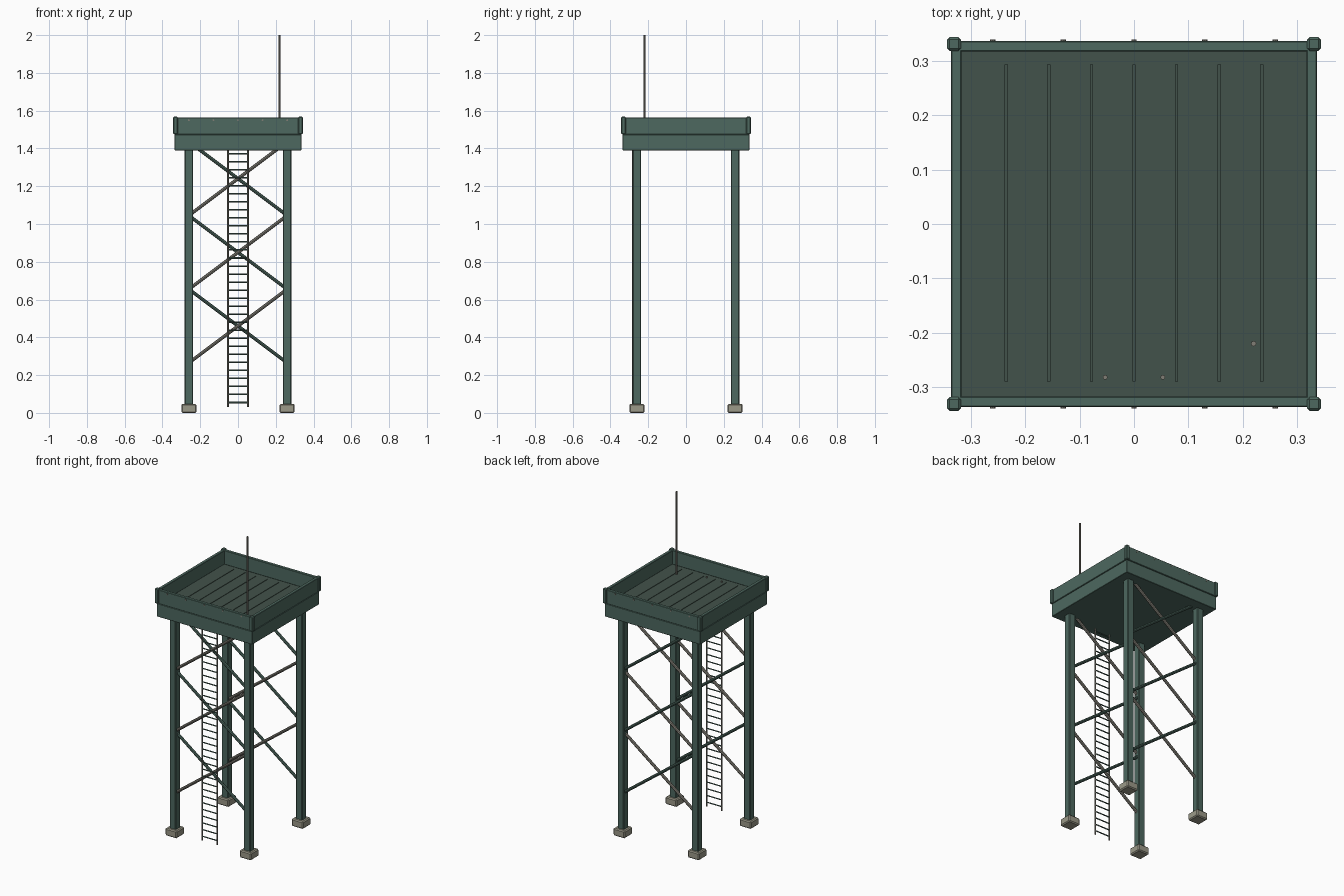
import bpy, bmesh
from mathutils import Vector

if "Cube" in bpy.data.objects:
    bpy.data.objects.remove(bpy.data.objects["Cube"])


def material(name, rgb):
    m = bpy.data.materials.new(name)
    m.diffuse_color = (*rgb, 1)
    m.use_nodes = True
    m.node_tree.nodes["Principled BSDF"].inputs["Base Color"].default_value = m.diffuse_color
    return m


GREEN = material("green_paint", (0.075, 0.14, 0.115))
DECK = material("dark_deck", (0.055, 0.085, 0.07))
STEEL = material("bare_steel", (0.22, 0.21, 0.18))
STONE = material("concrete", (0.33, 0.32, 0.25))


def finish(name, bm, mat):
    me = bpy.data.meshes.new(name)
    bm.to_mesh(me)
    bm.free()
    me.materials.append(mat)
    ob = bpy.data.objects.new(name, me)
    bpy.context.collection.objects.link(ob)
    return ob


def box(name, lo, hi, mat, bevel=0.0):
    lo, hi = Vector(lo), Vector(hi)
    bm = bmesh.new()
    bmesh.ops.create_cube(bm, size=1)
    bmesh.ops.scale(bm, vec=hi - lo, verts=bm.verts)
    bmesh.ops.translate(bm, vec=(lo + hi) / 2, verts=bm.verts)
    if bevel:
        bmesh.ops.bevel(bm, geom=bm.edges[:], offset=bevel, segments=1,
                        affect='EDGES', profile=0.5)
    return finish(name, bm, mat)


def rod(name, a, b, r, mat, sides=8):
    a, b = Vector(a), Vector(b)
    bm = bmesh.new()
    bmesh.ops.create_cone(bm, cap_ends=True, segments=sides,
                          radius1=r, radius2=r, depth=(b - a).length)
    rot = (b - a).to_track_quat('Z', 'Y').to_matrix()
    bmesh.ops.rotate(bm, cent=(0, 0, 0), matrix=rot, verts=bm.verts)
    bmesh.ops.translate(bm, vec=(a + b) / 2, verts=bm.verts)
    return finish(name, bm, mat)


L = 0.26      # leg offset from the centre
FLOOR = 1.475

# legs, footings and parapet corner posts
for sx in (-1, 1):
    for sy in (-1, 1):
        x, y = sx * L, sy * L
        box("leg", (x - .0225, y - .0225, .03), (x + .0225, y + .0225, 1.40), GREEN, .004)
        box("footing", (x - .04, y - .04, 0), (x + .04, y + .04, .047), STONE, .006)
        px, py = sx * .331, sy * .331
        box("corner_post", (px - .0125, py - .0125, 1.475),
            (px + .0125, py + .0125, 1.568), GREEN, .004)

# crossed braces on the front and back, three bays
for y in (-L, L):
    for i in range(3):
        z0 = .265 + .39 * i
        z1 = z0 + .39
        rod("rising_brace", (-L, y - .004, z0), (L, y - .004, z1), .009, STEEL)
        rod("falling_brace", (-L, y + .004, z1), (L, y + .004, z0), .009, GREEN)

# platform base with deck and raised plank seams
box("platform_base", (-.335, -.335, 1.39), (.335, .335, FLOOR - .002), GREEN, .002)
box("deck", (-.318, -.318, 1.46), (.318, .318, FLOOR), DECK)
for i in range(-3, 4):
    x = i * .0783
    box("deck_seam", (x - .003, -.29, FLOOR - .004), (x + .003, .293, FLOOR + .003), DECK)

# parapet walls with rivets on front and back
for s in (-1, 1):
    a, b = sorted((s * .317, s * .337))
    box("parapet_front_back", (-.33, a, 1.475), (.33, b, 1.563), GREEN, .002)
    box("parapet_side", (a, -.33, 1.475), (b, .33, 1.563), GREEN, .002)
    for i in range(-2, 3):
        rod("rivet", (i * .13, s * .33, 1.55), (i * .13, s * .339, 1.55), .005, STEEL)

# ladder
for x in (-.053, .053):
    rod("ladder_rail", (x, -.282, .03), (x, -.282, FLOOR + .008), .0045, STEEL)
for i in range(32):
    z = .055 + i * .0425
    rod("ladder_rung", (-.053, -.282, z), (.053, -.282, z), .004, GREEN, 6)

# antenna mast
rod("antenna", (.22, -.22, 1.46), (.22, -.22, 2.0), .005, STEEL)
